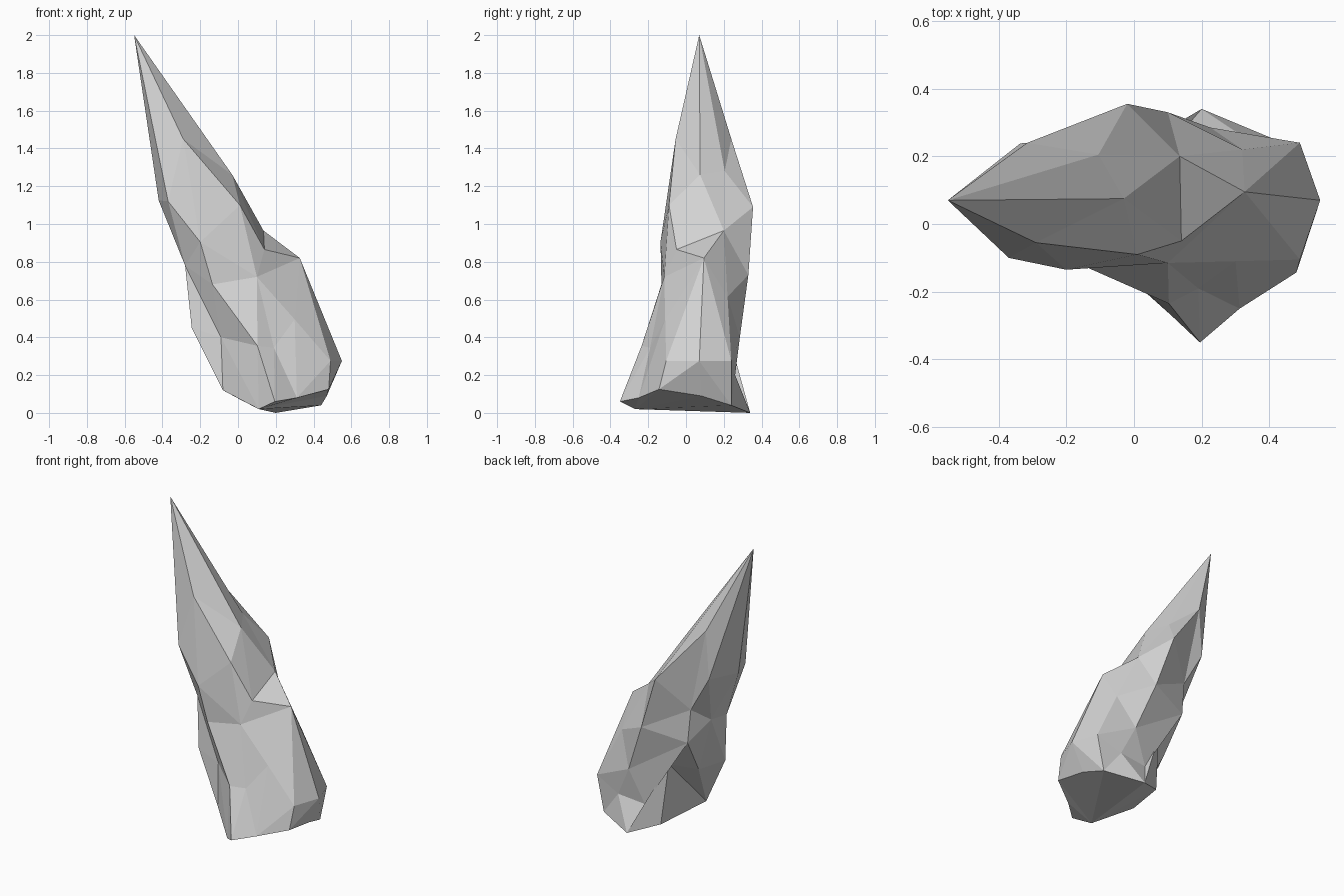
import bpy
import bmesh

default_cube = bpy.data.objects.get("Cube")
if default_cube:
    bpy.data.objects.remove(default_cube, do_unlink=True)


def make_material(name, colour):
    """One flat colour for the viewport and for renders."""
    material = bpy.data.materials.new(name)
    material.use_nodes = True
    material.diffuse_color = colour
    shader = next(n for n in material.node_tree.nodes if n.type == 'BSDF_PRINCIPLED')
    shader.inputs["Base Color"].default_value = colour
    shader.inputs["Roughness"].default_value = 0.9
    return material


def add_ring(bm, points):
    """Add a cross-section; None repeats the point before it."""
    ring = []
    for point in points:
        ring.append(bm.verts.new(point) if point else ring[-1])
    return ring


def add_facet(bm, corners):
    """Add one facet, splitting a quad along its outward (convex) diagonal."""
    corners = list(dict.fromkeys(corners))
    if len(corners) < 3:
        return
    if len(corners) == 3:
        bm.faces.new(corners)
        return
    a, b, c, d = corners
    normal = (b.co - a.co).cross(c.co - a.co)
    if normal.dot(d.co - a.co) <= 0:
        halves = ((a, b, c), (a, c, d))
    else:
        halves = ((a, b, d), (b, c, d))
    for half in halves:
        bm.faces.new(half)


def loft(bm, upper, lower):
    """Join two cross-sections with flat facets."""
    count = len(upper)
    for i in range(count):
        j = (i + 1) % count
        add_facet(bm, (upper[i], lower[i], lower[j], upper[j]))


# Cross-sections of the leaning spike, counter-clockwise from the front left
tip = (-.55, .07, 2)

shoulder = [(-.37, -.1, 1.12), None, (-.29, -.055, 1.45),
            (-.03, .075, 1.26), None, None, None,
            (-.105, .205, 1.28), None, (-.02, .355, 1.09), None, None,
            (-.315, .24, 1.45), (-.336, .238, 1.13), (-.42, .045, 1.125), None]

waist = [(-.2, -.135, .905), None, (.01, -.09, 1.1), None,
         (.14, -.05, .865), None, None, (.135, .2, .965), None,
         (.1, .33, .73), None, None,
         (-.2, .235, .89), (-.27, .12, .8), (-.28, -.03, .78), None]

belly = [(-.135, -.13, .68), None, (.1, -.115, .72), None, None,
         (.327, .095, .82), None, None, (.32, .22, .615),
         (.225, .285, .4), None, None,
         (-.18, .24, .665), (-.157, .09, .425), (-.245, -.065, .45), (-.09, -.08, .4)]

hip = [(.103, -.235, .355), None, (.19, -.19, .345), (.3, -.11, .495), None, None,
       (.49, -.105, .275), (.55, .07, .275), (.49, .24, .275),
       (.32, .26, .2), None, (.126, .254, .18),
       (-.02, .21, .47), None, (-.08, -.1, .12)]

foot = [(.11, -.27, .02), (.195, -.35, .06), (.312, -.25, .08), None, None, None,
        (.48, -.143, .125), (.47, .08, .09), (.44, .24, .04), None,
        (.2, .34, 0), None, (.022, .235, .065), None]

# Faceted rock spike; the last two columns of the lower rings share corners
bm = bmesh.new()
peak = bm.verts.new(tip)
rings = [add_ring(bm, section) for section in (shoulder, waist, belly, hip)]
rings[3].append(rings[2][-1])
heel = rings[3][-2]
rings.append(add_ring(bm, foot) + [heel, heel])

# The blade skips the low back corner, which hangs below its rear facets
back_corner = rings[0][9]
rear_ridge = rings[0][12]
neck = [rear_ridge if v is back_corner else v for v in rings[0]]
loft(bm, [peak] * len(neck), neck)
loft(bm, neck, rings[0])
for upper, lower in zip(rings, rings[1:]):
    loft(bm, upper, lower)

# Rough underside, fanned out from the front left toe
toe, *rim = dict.fromkeys(rings[-1])
for near, far in zip(rim, rim[1:]):
    bm.faces.new((toe, far, near))
bmesh.ops.recalc_face_normals(bm, faces=bm.faces[:])

mesh = bpy.data.meshes.new("rock_spike")
bm.to_mesh(mesh)
bm.free()
mesh.materials.append(make_material("stone grey", (0.65, 0.65, 0.65, 1)))
rock_spike = bpy.data.objects.new("rock_spike", mesh)
bpy.context.collection.objects.link(rock_spike)
